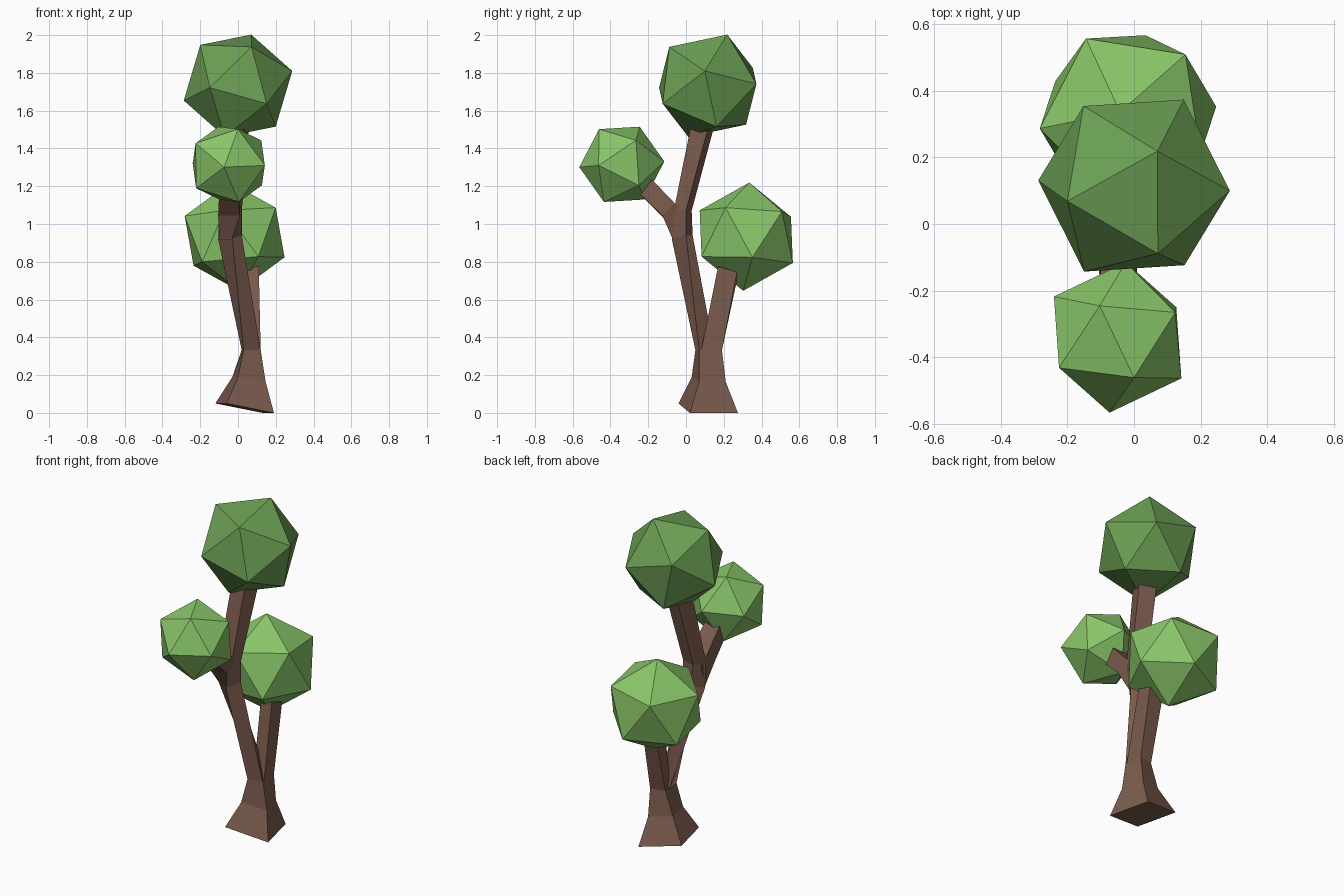
import bpy, bmesh
from mathutils import Vector, Matrix

if "Cube" in bpy.data.objects:
    bpy.data.objects.remove(bpy.data.objects["Cube"])


def material(name, rgb):
    m = bpy.data.materials.new(name)
    m.diffuse_color = (*rgb, 1)
    m.use_nodes = True
    m.node_tree.nodes["Principled BSDF"].inputs["Base Color"].default_value = m.diffuse_color
    return m


BARK = material("bark", (0.2, 0.105, 0.075))
LEAF = material("leaf_light", (0.25, 0.56, 0.14))
LEAF_DARK = material("leaf_dark", (0.15, 0.35, 0.09))


def finish(bm, name, mat):
    bmesh.ops.recalc_face_normals(bm, faces=bm.faces)
    me = bpy.data.meshes.new(name)
    bm.to_mesh(me)
    bm.free()
    me.materials.append(mat)
    ob = bpy.data.objects.new(name, me)
    bpy.context.collection.objects.link(ob)


def limb(name, rings):
    """Four-sided limb lofted through corner rings, capped at both ends."""
    bm = bmesh.new()
    loops = [[bm.verts.new(p) for p in ring] for ring in rings]
    for lo, hi in zip(loops, loops[1:]):
        for i in range(4):
            j = (i + 1) % 4
            bm.faces.new((lo[i], lo[j], hi[j], hi[i]))
    bm.faces.new(loops[0])
    bm.faces.new(loops[-1])
    finish(bm, name, BARK)


def frame(a, b):
    x = Vector(a).normalized()
    z = x.cross(Vector(b)).normalized()
    return Matrix((x, z.cross(x), z)).transposed()


def foliage(name, centre, radius, a, b, mat):
    """Icosahedron with one corner towards a and its neighbour towards b."""
    bm = bmesh.new()
    bmesh.ops.create_icosphere(bm, subdivisions=1, radius=radius)
    bm.verts.ensure_lookup_table()
    v = bm.verts[0]
    n = v.link_edges[0].other_vert(v)
    rot = frame(a, b) @ frame(v.co, n.co).transposed()
    bmesh.ops.transform(bm, verts=bm.verts,
                        matrix=Matrix.Translation(centre) @ rot.to_4x4())
    finish(bm, name, mat)


# Flared trunk base
neck = [(.03, .05, .335), (.12, .07, .335), (.11, .19, .335), (.02, .17, .335)]
limb("trunk_base", [
    [(-.06, -.04, .05), (.19, .02, 0), (.13, .275, 0), (-.12, .215, .05)],
    [(.0, .03, .19), (.146, .07, .165), (.11, .21, .165), (-.03, .17, .19)],
    neck])

# Main trunk leaning forward, then back into the crown
limb("main_trunk", [
    [(.03, .05, .33), (.12, .07, .33), (.09, .15, .33), (.02, .13, .33)],
    [(-.03, -.075, .92), (.02, 0, .94), (-.05, .035, .94), (-.105, -.035, .92)],
    [(0, -.065, 1.07), (.02, .0, 1.07), (-.07, .03, 1.07), (-.1, -.05, 1.07)],
    [(.03, .03, 1.54), (.06, .125, 1.54), (-.04, .155, 1.54), (-.07, .05, 1.54)]])

# Rear branch
limb("rear_branch", [
    [(.04, .09, .33), (.12, .08, .33), (.11, .19, .33), (.02, .17, .33)],
    [(.03, .18, .78), (.11, .17, .775), (.11, .27, .745), (.02, .28, .75)]])

# Front branch
limb("front_branch", [
    [(-.1, -.04, .925), (-.03, -.073, .925), (.01, -.02, 1.08), (-.09, -.02, 1.08)],
    [(-.105, -.13, 1.045), (.01, -.125, 1.045), (.01, -.06, 1.11), (-.1, -.06, 1.11)],
    [(-.1, -.245, 1.16), (0, -.24, 1.155), (.0, -.18, 1.235), (-.1, -.185, 1.24)]])

# Foliage clumps
foliage("crown_foliage", (0, .115, 1.732), .298,
        (.07, .103, .27), (-.2, -.047, .215), LEAF_DARK)
foliage("front_foliage", (-.049, -.34, 1.316), .227,
        (.049, -.12, .186), (-.054, .095, .2), LEAF)
foliage("rear_foliage", (-.018, .319, .933), .288,
        (.172, .189, .133), (-.122, .238, .107), LEAF)
